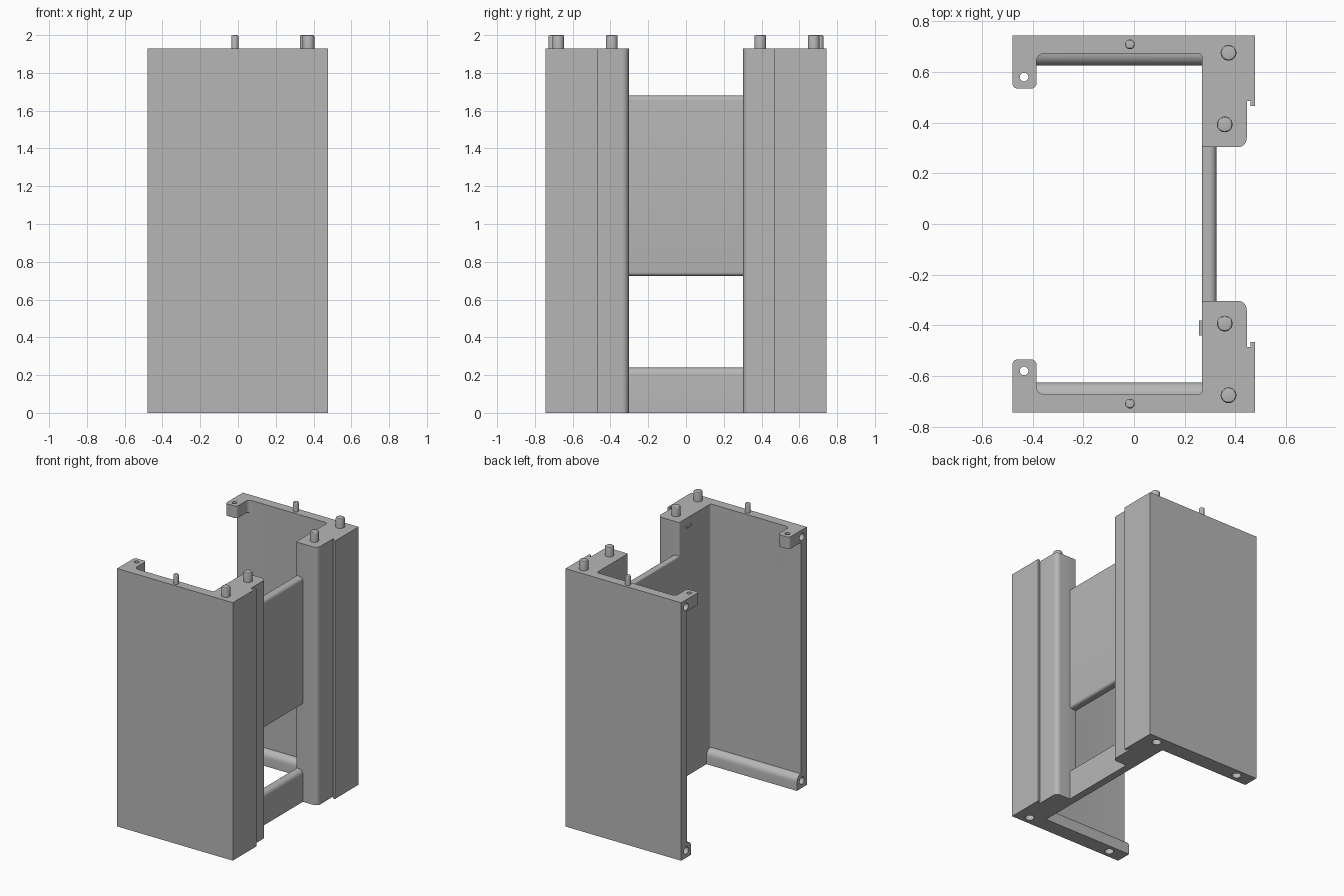
import bpy, bmesh, math
from mathutils import Vector, Matrix

cube = bpy.data.objects.get("Cube")
if cube:
    bpy.data.objects.remove(cube, do_unlink=True)

TOP = 1.93
grey = bpy.data.materials.new("plain grey")
grey.use_nodes = True
grey.diffuse_color = (0.47, 0.47, 0.47, 1)
grey.node_tree.nodes["Principled BSDF"].inputs["Base Color"].default_value = (0.47, 0.47, 0.47, 1)


def rounded(points, steps=6):
    """Turn (a, b, radius) corners into a 2D outline with filleted corners."""
    out = []
    for i, (a, b, r) in enumerate(points):
        p = Vector((a, b))
        if r == 0:
            out.append(p)
            continue
        before = (Vector(points[i - 1][:2]) - p).normalized()
        after = (Vector(points[(i + 1) % len(points)][:2]) - p).normalized()
        centre = p + (before + after) * r
        for k in range(steps + 1):
            t = k / steps * math.pi / 2
            out.append(centre - after * r * math.cos(t) - before * r * math.sin(t))
    return out


def make(name, bm):
    bmesh.ops.recalc_face_normals(bm, faces=bm.faces)
    mesh = bpy.data.meshes.new(name)
    bm.to_mesh(mesh)
    bm.free()
    mesh.materials.append(grey)
    ob = bpy.data.objects.new(name, mesh)
    bpy.context.collection.objects.link(ob)
    return ob


def prism(name, outline, place, offset):
    """Extrude a 2D outline, placed in space by a function, along an offset."""
    bm = bmesh.new()
    face = bm.faces.new([bm.verts.new(place(p)) for p in outline])
    ext = bmesh.ops.extrude_face_region(bm, geom=[face])
    verts = [g for g in ext["geom"] if isinstance(g, bmesh.types.BMVert)]
    bmesh.ops.translate(bm, verts=verts, vec=offset)
    return make(name, bm)


def cylinder(name, radius, length, centre, along_x=False, bevel=0):
    bm = bmesh.new()
    bmesh.ops.create_cone(bm, cap_ends=True, segments=32, radius1=radius, radius2=radius, depth=length)
    if bevel:
        rim = [e for e in bm.edges if all(v.co.z > 0 for v in e.verts)]
        bmesh.ops.bevel(bm, geom=rim, offset=bevel, segments=3, profile=0.5, affect="EDGES")
    if along_x:
        bm.transform(Matrix.Rotation(math.pi / 2, 4, "Y"))
    bm.transform(Matrix.Translation(centre))
    return make(name, bm)


def select(ob):
    bpy.ops.object.select_all(action="DESELECT")
    ob.select_set(True)
    bpy.context.view_layer.objects.active = ob


def combine(ob, other, operation):
    mod = ob.modifiers.new("combine", "BOOLEAN")
    mod.operation, mod.object, mod.solver = operation, other, "EXACT"
    select(ob)
    bpy.ops.object.modifier_apply(modifier=mod.name)
    bpy.data.objects.remove(other, do_unlink=True)


def smooth(ob):
    select(ob)
    bpy.ops.object.shade_smooth_by_angle(angle=math.radians(30))


# Plan of one wall with its post, including the small outer groove
wall_plan = rounded([
    (-0.48, 0.743, 0), (0.477, 0.743, 0), (0.477, 0.465, 0), (0.46, 0.465, 0),
    (0.46, 0.485, 0), (0.445, 0.485, 0), (0.445, 0.303, 0.035), (0.268, 0.303, 0.012),
    (0.268, 0.673, 0.015), (-0.48, 0.673, 0)])
# Plan of the upper corner tab with a fillet against the wall
tab_plan = rounded([
    (-0.48, 0.72, 0), (-0.48, 0.535, 0.02), (-0.385, 0.535, 0.02),
    (-0.385, 0.673, 0.03), (-0.34, 0.673, 0), (-0.34, 0.72, 0)])
# Section of the rounded ledge along the foot of the wall
ledge_section = rounded([(0.72, 0, 0), (0.625, 0, 0), (0.625, 0.11, 0.048), (0.72, 0.11, 0)])

for side, label in ((-1, "front"), (1, "back")):
    def in_plan(z):
        return lambda p: (p.x, side * p.y, z)

    wall = prism(label + "_wall_and_post", wall_plan, in_plan(0), (0, 0, TOP))
    tab = prism("tab", tab_plan, in_plan(TOP - 0.09), (0, 0, 0.09))
    combine(wall, tab, "UNION")
    ledge = prism("ledge", ledge_section, lambda p: (-0.48, side * p.x, p.y), (0.76, 0, 0))
    combine(wall, ledge, "UNION")

    # Screw holes: tab, wall ends, and sockets underneath
    cutters = [cylinder("cutter", 0.017, 0.3, (-0.434, side * 0.58, TOP))]
    for z in (0.055, TOP - 0.052):
        cutters.append(cylinder("cutter", 0.027, 0.12, (-0.48, side * 0.685, z), along_x=True))
    for x, y in ((0.37, 0.682), (-0.35, 0.685)):
        cutters.append(cylinder("cutter", 0.032, 0.14, (x, side * y, 0)))
    for cutter in cutters:
        combine(wall, cutter, "DIFFERENCE")
    smooth(wall)

    # Locating pegs on top
    for name, x, y, r in (("outer_peg", 0.373, 0.676, 0.031),
                          ("inner_peg", 0.358, 0.393, 0.031),
                          ("thin_pin", -0.016, 0.709, 0.019)):
        smooth(cylinder(label + "_" + name, r, 0.09, (x, side * y, 1.955), bevel=0.008))


# Cross panels between the posts, with rounded outer edges
def cross_panel(name, low, high, low_round, high_round):
    section = rounded([(0.268, low, 0), (0.325, low, low_round),
                       (0.325, high, high_round), (0.268, high, 0.012)])
    smooth(prism(name, section, lambda p: (p.x, -0.32, p.y), (0, 0.64, 0)))


cross_panel("upper_cross_panel", 0.725, 1.68, 0.02, 0.025)
cross_panel("lower_cross_bar", 0, 0.24, 0, 0.035)

# Small catch on the inner face of the front post
catch = rounded([(0.257, -0.44, 0), (0.28, -0.44, 0), (0.28, -0.38, 0), (0.257, -0.38, 0)])
prism("post_catch", catch, lambda p: (p.x, p.y, 1.86), (0, 0, 0.015))
